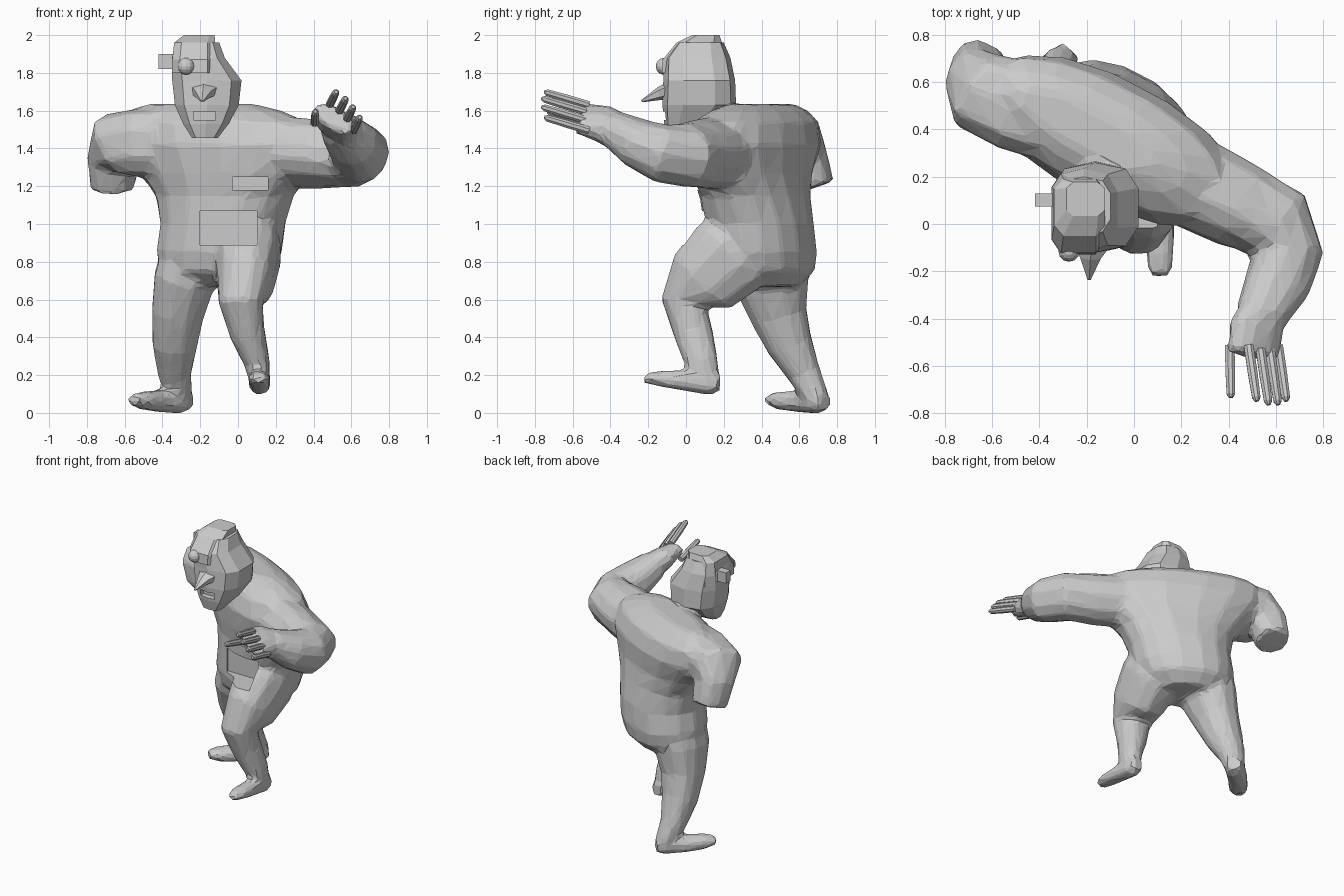
import bpy, bmesh, math
from mathutils import Vector


def loft(name, pts, ref, sides=12, p=2.3, flat=False):
    """Closed tube through (x, y, z, half_width, half_depth); width runs along ref."""
    bm = bmesh.new()
    cs = [Vector(q[:3]) for q in pts]
    rings = []
    for i, q in enumerate(pts):
        t = cs[min(i + 1, len(cs) - 1)] - cs[max(i - 1, 0)]
        t = Vector((0, 0, 1)) if flat else t.normalized()
        u = Vector(ref)
        u = (u - t * u.dot(t)).normalized()
        v = t.cross(u)
        ring = []
        for k in range(sides):
            a = math.tau * (k + 0.5) / sides
            c, s = math.cos(a), math.sin(a)
            c = math.copysign(abs(c) ** (2 / p), c)
            s = math.copysign(abs(s) ** (2 / p), s)
            ring.append(bm.verts.new(cs[i] + u * c * q[3] + v * s * q[4]))
        rings.append(ring)
    for r0, r1 in zip(rings, rings[1:]):
        for k in range(sides):
            n = (k + 1) % sides
            bm.faces.new((r0[k], r0[n], r1[n], r1[k]))
    bm.faces.new(rings[0][::-1])
    bm.faces.new(rings[-1])
    bmesh.ops.recalc_face_normals(bm, faces=bm.faces)
    return add(name, bm)


def add(name, bm):
    me = bpy.data.meshes.new(name)
    bm.to_mesh(me)
    bm.free()
    ob = bpy.data.objects.new(name, me)
    bpy.context.collection.objects.link(ob)
    return ob


def box(name, lo, hi):
    bm = bmesh.new()
    bmesh.ops.create_cube(bm, size=1)
    for v in bm.verts:
        v.co = Vector([(l + h) / 2 + c * (h - l) for l, h, c in zip(lo, hi, v.co)])
    return add(name, bm)


def cut(cutter, target):
    cutter.hide_render = True
    cutter.hide_set(True)
    cutter.display_type = 'WIRE'
    m = target.modifiers.new("recess", 'BOOLEAN')
    m.operation = 'DIFFERENCE'
    m.solver = 'EXACT'
    m.object = cutter


def fuse(name, parts, voxel, smooth, ratio):
    """Merge overlapping parts into one faceted skin."""
    bpy.ops.object.select_all(action='DESELECT')
    for ob in parts:
        ob.select_set(True)
    bpy.context.view_layer.objects.active = parts[0]
    bpy.ops.object.join()
    ob = parts[0]
    ob.name = name
    m = ob.modifiers.new("skin", 'REMESH')
    m.mode = 'VOXEL'
    m.voxel_size = voxel
    m = ob.modifiers.new("soften", 'SMOOTH')
    m.factor, m.iterations = 0.5, smooth
    m = ob.modifiers.new("facets", 'DECIMATE')
    m.ratio = ratio
    return ob


X, ACROSS = (1, 0, 0), (0.88, -0.46, 0)

# Torso, turned about the vertical axis
torso = loft("torso", [
    (-0.11, 0.42, 0.67, 0.20, 0.16), (-0.11, 0.41, 0.75, 0.31, 0.25),
    (-0.10, 0.40, 0.85, 0.345, 0.27), (-0.08, 0.385, 1.00, 0.345, 0.265),
    (-0.07, 0.365, 1.15, 0.39, 0.25), (-0.07, 0.345, 1.27, 0.49, 0.25),
    (-0.09, 0.35, 1.42, 0.59, 0.26), (-0.13, 0.37, 1.54, 0.55, 0.225),
    (-0.17, 0.39, 1.60, 0.44, 0.16), (-0.20, 0.40, 1.635, 0.32, 0.09)],
    ACROSS, 16, 2.2, True)

# Bent front leg and its foot
left_leg = loft("left_leg", [
    (0.00, 0.34, 0.96, 0.20, 0.20), (0.05, 0.23, 0.83, 0.185, 0.24),
    (0.04, 0.09, 0.70, 0.155, 0.21), (0.015, -0.01, 0.58, 0.12, 0.125),
    (0.05, 0.04, 0.42, 0.095, 0.105), (0.10, 0.08, 0.27, 0.07, 0.09),
    (0.115, 0.10, 0.17, 0.055, 0.08)], X)
left_foot = loft("left_foot", [
    (0.115, 0.18, 0.16, 0.045, 0.05), (0.115, 0.13, 0.16, 0.058, 0.068),
    (0.115, 0.02, 0.17, 0.06, 0.058), (0.11, -0.12, 0.18, 0.06, 0.045),
    (0.11, -0.22, 0.185, 0.05, 0.028)], X, 10)

# Trailing leg and its foot
right_leg = loft("right_leg", [
    (-0.23, 0.44, 0.86, 0.17, 0.22), (-0.285, 0.45, 0.70, 0.165, 0.205),
    (-0.32, 0.49, 0.52, 0.14, 0.155), (-0.335, 0.55, 0.36, 0.12, 0.125),
    (-0.335, 0.63, 0.20, 0.088, 0.088), (-0.31, 0.69, 0.08, 0.068, 0.07)], X)
right_foot = loft("right_foot", [
    (-0.265, 0.735, 0.062, 0.05, 0.05), (-0.31, 0.69, 0.062, 0.068, 0.066),
    (-0.41, 0.60, 0.062, 0.068, 0.06), (-0.50, 0.50, 0.065, 0.068, 0.05),
    (-0.555, 0.44, 0.07, 0.045, 0.03)], (0.7, -0.7, 0), 10)

# Severed arm hanging from the far shoulder
stump = loft("right_arm_stump", [
    (-0.33, 0.45, 1.43, 0.20, 0.20), (-0.51, 0.505, 1.43, 0.20, 0.185),
    (-0.63, 0.555, 1.42, 0.185, 0.18), (-0.665, 0.62, 1.34, 0.13, 0.13),
    (-0.66, 0.67, 1.19, 0.115, 0.115)], (0.38, 0.93, 0), 10, 2.6)

# Raised arm and palm
left_arm = loft("left_arm", [
    (0.20, 0.20, 1.38, 0.20, 0.18), (0.44, 0.08, 1.37, 0.185, 0.175),
    (0.60, 0.00, 1.365, 0.175, 0.165), (0.65, -0.13, 1.375, 0.15, 0.155),
    (0.605, -0.26, 1.43, 0.14, 0.13), (0.535, -0.39, 1.51, 0.11, 0.095)],
    (1, 0, -0.35))
palm = loft("palm", [
    (0.56, -0.35, 1.49, 0.10, 0.09), (0.515, -0.45, 1.535, 0.125, 0.08),
    (0.505, -0.56, 1.56, 0.125, 0.055)], (1, 0, -0.65))

# Neck, then one continuous body skin
neck = loft("neck", [(-0.08, 0.30, 1.55, 0.14, 0.08), (-0.14, 0.17, 1.58, 0.11, 0.08),
                     (-0.16, 0.08, 1.62, 0.10, 0.08)], X, 10)
body = fuse("body", [torso, left_leg, left_foot, right_leg, right_foot, stump,
                     left_arm, palm, neck], 0.02, 4, 0.07)

# Fingers and thumb
for i, (x, z, y) in enumerate([(0.52, 1.70, -0.75), (0.57, 1.665, -0.765),
                               (0.61, 1.62, -0.765), (0.645, 1.565, -0.75),
                               (0.41, 1.595, -0.735)]):
    d = Vector((-0.035, 0.235, -0.07)) if i < 4 else Vector((-0.005, 0.22, -0.06))
    tip = Vector((x, y, z))
    loft("thumb" if i == 4 else f"finger_{i + 1}",
         [(*(tip + d * f), r, r) for f, r in
          ((1, 0.022), (0.5, 0.022), (0.07, 0.019), (0, 0.009))], X, 8, 2)

# Head with a sloping brow
head = loft("head", [
    (-0.175, -0.04, 1.455, 0.07, 0.055), (-0.17, 0.02, 1.53, 0.125, 0.135),
    (-0.165, 0.07, 1.63, 0.175, 0.195), (-0.165, 0.07, 1.76, 0.19, 0.19),
    (-0.21, 0.06, 1.88, 0.145, 0.175), (-0.215, 0.075, 1.96, 0.12, 0.125)],
    X, 10, 2.8, True)

# Raised plate over the forehead and crown
loft("head_plate", [
    (-0.235, 0.045, 1.80, 0.118, 0.18), (-0.235, 0.045, 1.87, 0.118, 0.175),
    (-0.23, 0.07, 1.96, 0.112, 0.125), (-0.205, 0.105, 2.00, 0.085, 0.075)],
    X, 8, 4, True)

# Face details
loft("nose", [(-0.175, -0.06, 1.715, 0.10, 0.05), (-0.185, -0.14, 1.69, 0.05, 0.035),
              (-0.19, -0.235, 1.65, 0.008, 0.006)], X, 6, 2)
box("side_device", (-0.42, 0.075, 1.82), (-0.30, 0.13, 1.90))
bm = bmesh.new()
bmesh.ops.create_uvsphere(bm, u_segments=12, v_segments=8, radius=0.045)
eye = add("eye_lens", bm)
eye.location = (-0.275, -0.115, 1.835)

# Recesses: mouth, chest opening, belly opening
cut(box("mouth_cutter", (-0.235, -0.3, 1.55), (-0.12, -0.07, 1.595)), head)
cut(box("chest_cutter", (-0.03, -0.2, 1.18), (0.16, 0.13, 1.25)), body)
cut(box("belly_cutter", (-0.20, -0.3, 0.89), (0.10, 0.17, 1.07)), body)
